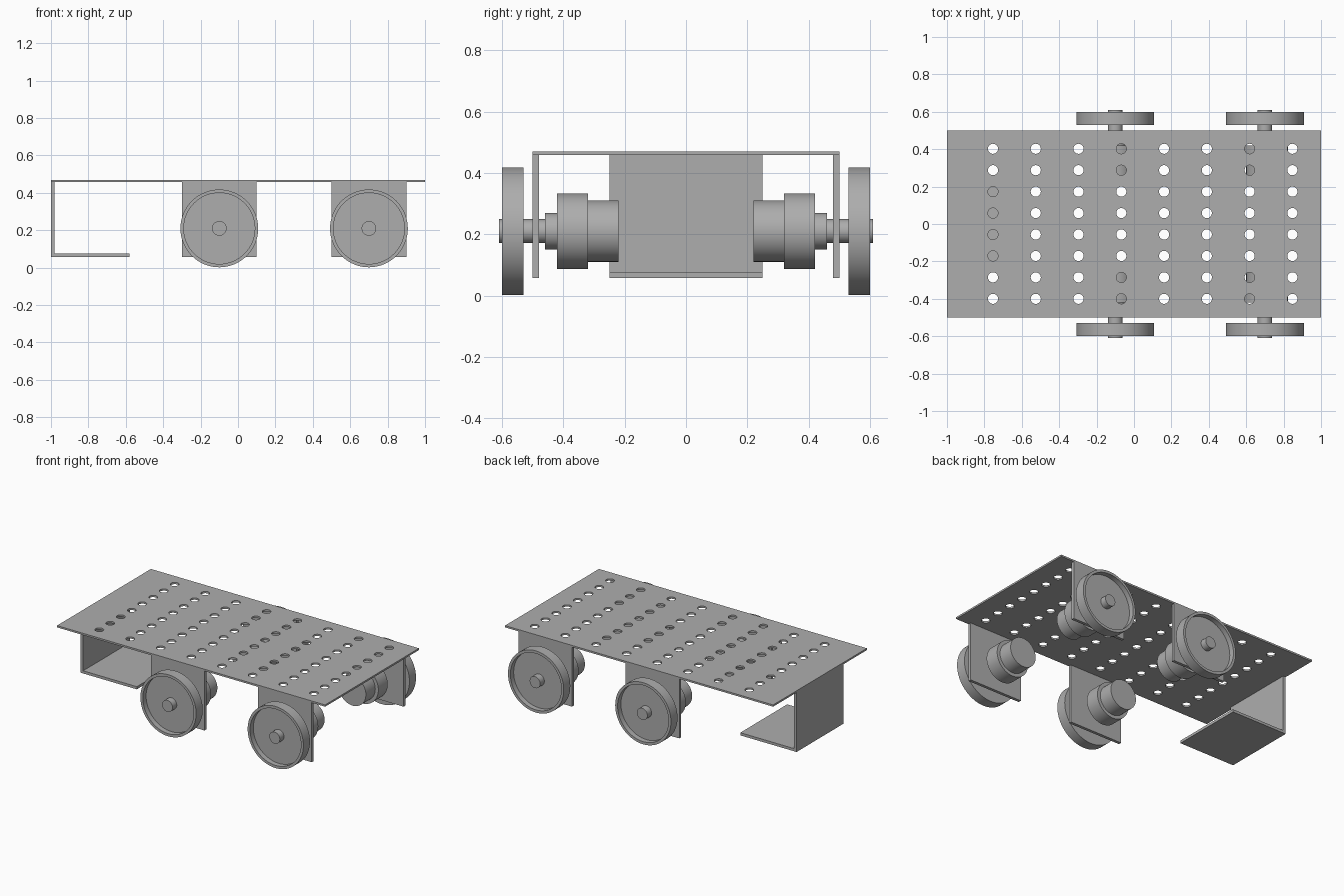
import bpy, bmesh, math
from mathutils import Matrix, Vector

cube = bpy.data.objects.get("Cube")
if cube:
    bpy.data.objects.remove(cube, do_unlink=True)

grey = bpy.data.materials.new("plain grey")
grey.use_nodes = True
colour = (0.42, 0.42, 0.42, 1)
grey.diffuse_color = colour
grey.node_tree.nodes["Principled BSDF"].inputs["Base Color"].default_value = colour


def finish(name, bm, smooth=False):
    bmesh.ops.recalc_face_normals(bm, faces=bm.faces)
    mesh = bpy.data.meshes.new(name)
    bm.to_mesh(mesh)
    bm.free()
    mesh.materials.append(grey)
    obj = bpy.data.objects.new(name, mesh)
    bpy.context.collection.objects.link(obj)
    bpy.ops.object.select_all(action="DESELECT")
    obj.select_set(True)
    bpy.context.view_layer.objects.active = obj
    if smooth:
        bpy.ops.object.shade_smooth_by_angle(angle=math.radians(30))
    return obj


def box(name, low, high):
    low, high = Vector(low), Vector(high)
    bm = bmesh.new()
    bmesh.ops.create_cube(bm, size=1, matrix=Matrix.Translation((low + high) / 2)
                          @ Matrix.Diagonal((*(high - low), 1)))
    return finish(name, bm)


def lathe(name, profile, x, side, sides=64):
    """Turn (radius, y) points about the axle; side is -1 front, 1 back."""
    bm = bmesh.new()
    rings = []
    for r, y in profile:
        rings.append([bm.verts.new((x + r * math.cos(a), side * y, AXLE_Z + r * math.sin(a)))
                      for a in (math.tau * i / sides for i in range(sides))])
    for a, b in zip(rings, rings[1:]):
        for i in range(sides):
            j = (i + 1) % sides
            bm.faces.new((a[i], a[j], b[j], b[i]))
    bm.faces.new(rings[0])
    bm.faces.new(rings[-1])
    return finish(name, bm, True)


AXLE_Z = 0.21
TOP, UNDER, LOW = 0.47, 0.458, 0.057

# Perforated deck
deck = box("deck", (-1, -0.5, UNDER), (1, 0.5, TOP))
bm = bmesh.new()
for i in range(8):
    for j in range(8):
        spot = (-0.754 + 0.2287 * i, -0.4 + 0.1146 * j, TOP)
        bmesh.ops.create_cone(bm, cap_ends=True, segments=32, radius1=0.027,
                              radius2=0.027, depth=0.1, matrix=Matrix.Translation(spot))
cutter = finish("hole_cutter", bm)
cutter.hide_render = True
cut = deck.modifiers.new("holes", "BOOLEAN")
cut.operation, cut.object, cut.solver = "DIFFERENCE", cutter, "EXACT"
bpy.context.view_layer.objects.active = deck
bpy.ops.object.modifier_apply(modifier=cut.name)
bpy.data.objects.remove(cutter, do_unlink=True)

# Bent end bracket
box("bracket_wall", (-1, -0.25, LOW), (-0.98, 0.25, UNDER))
box("bracket_shelf", (-0.98, -0.25, LOW), (-0.58, 0.25, LOW + 0.018))

# Wheel stations: hanging plate, stepped motor with axle, dished wheel
motor = [(0.1, 0.22), (0.1, 0.32), (0.123, 0.32), (0.123, 0.42), (0.059, 0.42),
         (0.059, 0.46), (0.039, 0.46), (0.039, 0.61)]
wheel = [(0.03, 0.53), (0.208, 0.53), (0.208, 0.6), (0.19, 0.6), (0.19, 0.565), (0.03, 0.565)]
for side, end in ((-1, "front"), (1, "back")):
    for x, place in ((-0.1, "middle"), (0.7, "left")):
        tag = f"{end}_{place}"
        ys = sorted((side * 0.48, side * 0.5))
        box(f"{tag}_hanger", (x - 0.2, ys[0], LOW), (x + 0.2, ys[1], UNDER))
        lathe(f"{tag}_motor", motor, x, side)
        lathe(f"{tag}_wheel", wheel, x, side)
